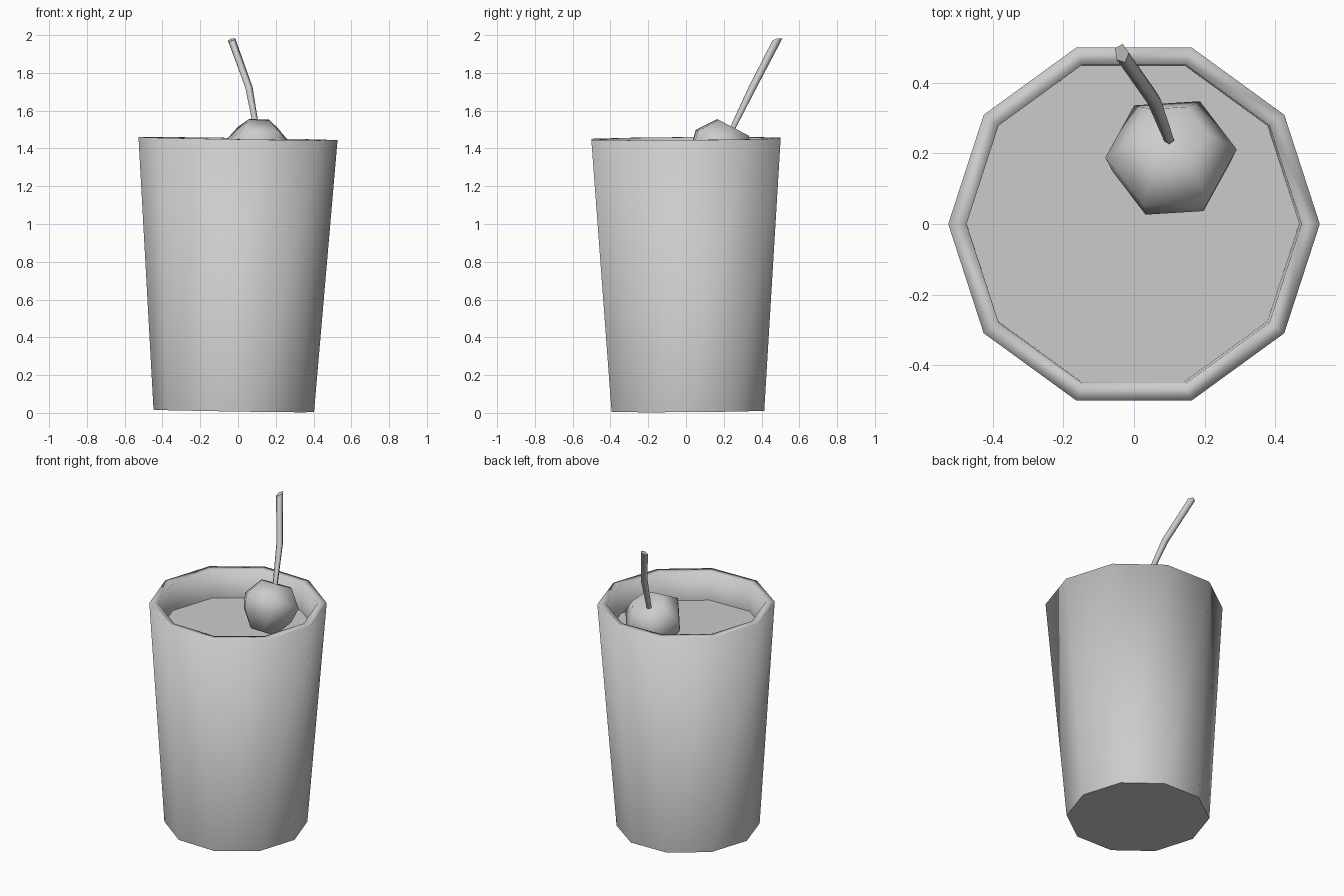
import bpy, bmesh, math
from mathutils import Vector, Matrix

cube = bpy.data.objects.get("Cube")
if cube:
    bpy.data.objects.remove(cube, do_unlink=True)

grey = bpy.data.materials.new("plain_grey")
grey.use_nodes = True
color = (0.6, 0.6, 0.6, 1)
grey.diffuse_color = color
grey.node_tree.nodes["Principled BSDF"].inputs["Base Color"].default_value = color


def ring(bm, sides, radius, z, phase=0.0):
    angles = [phase + math.tau * i / sides for i in range(sides)]
    return [bm.verts.new((radius * math.cos(a), radius * math.sin(a), z)) for a in angles]


def bridge(bm, a, b):
    n = len(a)
    for i in range(n):
        bm.faces.new((a[i], a[(i + 1) % n], b[(i + 1) % n], b[i]))


def finish(name, bm, matrix=None, smooth=True):
    bmesh.ops.recalc_face_normals(bm, faces=bm.faces)
    if matrix:
        bm.transform(matrix)
    for face in bm.faces:
        face.smooth = smooth
    mesh = bpy.data.meshes.new(name)
    bm.to_mesh(mesh)
    bm.free()
    mesh.materials.append(grey)
    obj = bpy.data.objects.new(name, mesh)
    bpy.context.collection.objects.link(obj)
    return obj


# Slight lean of the whole cup about the centre of its rim
lean = (Matrix.Translation((0, 0, 1.452)) @ Matrix.Rotation(0.0155, 4, "Y")
        @ Matrix.Rotation(0.007, 4, "X"))

# Ten-sided tapered cup: base, outer wall, rim and inner wall
bm = bmesh.new()
profile = [(0.425, -1.442), (0.527, 0), (0.475, 0), (0.472, -0.19)]
rings = [ring(bm, 10, r, z) for r, z in profile]
for a, b in zip(rings, rings[1:]):
    bridge(bm, a, b)
base = bm.faces.new(rings[0])
for edge in base.edges:
    edge.smooth = False
finish("cup", bm, lean)

# Flat surface of the drink
bm = bmesh.new()
bm.faces.new(ring(bm, 10, 0.475, -0.185))
finish("drink", bm, lean, smooth=False)

# Six-sided cherry, tipped back, with a dimple under the stem
bm = bmesh.new()
phase = math.radians(4)
profile = [(0.105, 0.115), (0.187, 0.01), (0.165, -0.08), (0.085, -0.18)]
rings = [ring(bm, 6, r, z, phase) for r, z in profile]
for a, b in zip(rings, rings[1:]):
    bridge(bm, a, b)
dimple = bm.verts.new((0, 0, 0.085))
for i in range(6):
    bm.faces.new((rings[0][i], rings[0][(i + 1) % 6], dimple))
bm.faces.new(rings[-1])
finish("cherry", bm, Matrix.Translation((0.105, 0.195, 1.41)) @ Matrix.Rotation(math.radians(-28), 4, "X"))

# Bent stem with an upright cut at the tip
bm = bmesh.new()
path = [Vector(p) for p in ((0.1, 0.24, 1.49), (0.057, 0.352, 1.72), (-0.035, 0.484, 1.975))]
stem_rings = []
for i, point in enumerate(path):
    along = (path[min(i + 1, 2)] - path[max(i - 1, 0)]).normalized()
    turn = along.to_track_quat("Z", "Y")
    loop = ring(bm, 5, (0.015, 0.021, 0.022)[i], 0)
    for v in loop:
        v.co = point + turn @ v.co
    stem_rings.append(loop)
for v in stem_rings[-1]:
    v.co += (path[2] - path[1]).normalized() * (v.co.y - path[2].y) * 0.9
for a, b in zip(stem_rings, stem_rings[1:]):
    bridge(bm, a, b)
for loop in (stem_rings[0], stem_rings[-1]):
    cap = bm.faces.new(loop)
    for edge in cap.edges:
        edge.smooth = False
finish("cherry_stem", bm)
